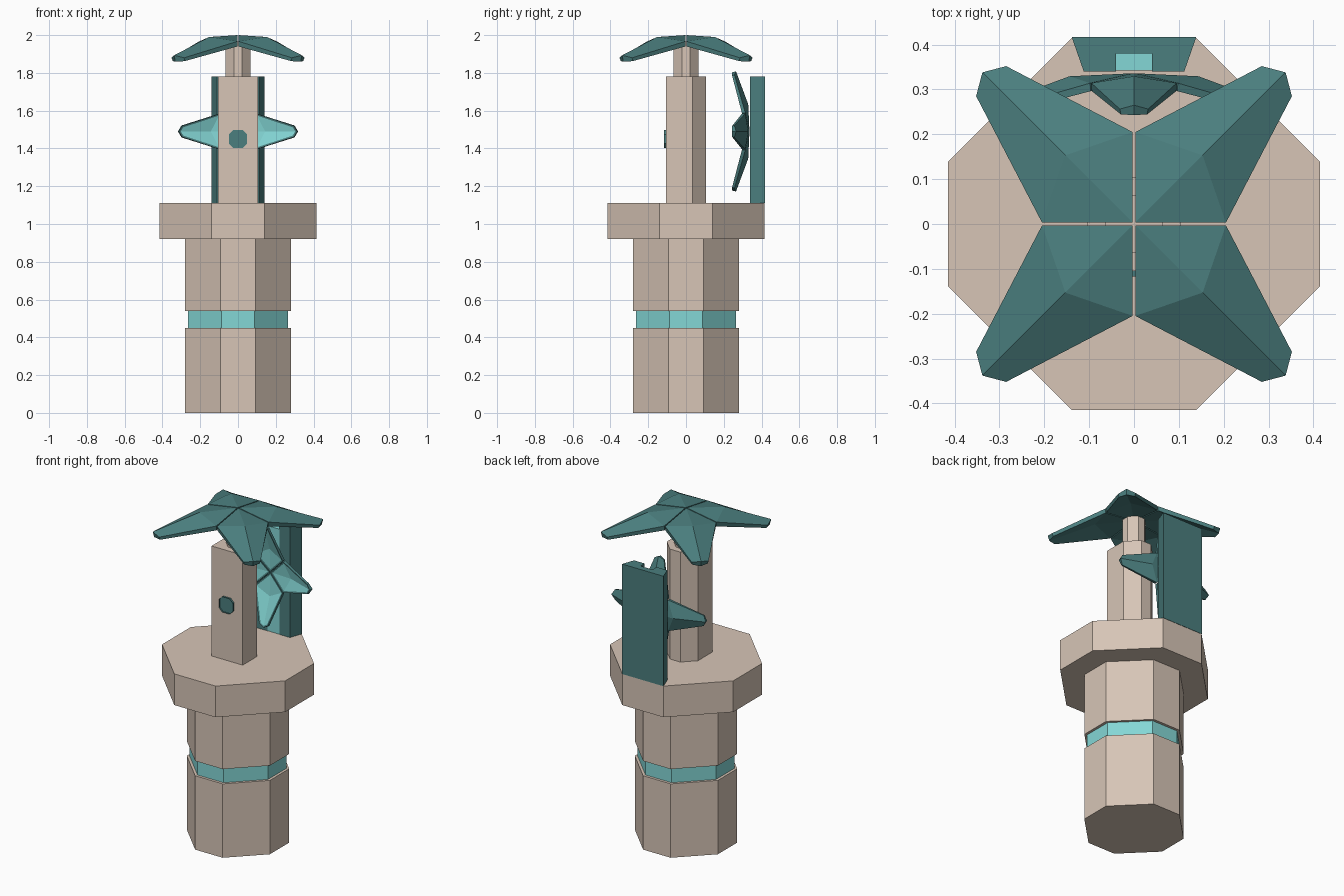
import bpy, bmesh, math
from mathutils import Matrix

if "Cube" in bpy.data.objects:
    bpy.data.objects.remove(bpy.data.objects["Cube"])


def material(name, rgb):
    m = bpy.data.materials.new(name)
    m.diffuse_color = (*rgb, 1)
    m.use_nodes = True
    m.node_tree.nodes["Principled BSDF"].inputs["Base Color"].default_value = m.diffuse_color
    return m


TAN = material("warm stone", (0.68, 0.56, 0.47))
DARK = material("dark teal", (0.07, 0.21, 0.21))
LIGHT = material("light teal", (0.23, 0.68, 0.67))


def finish(bm, name, *mats):
    bmesh.ops.recalc_face_normals(bm, faces=bm.faces)
    me = bpy.data.meshes.new(name)
    bm.to_mesh(me)
    bm.free()
    for m in mats:
        me.materials.append(m)
    ob = bpy.data.objects.new(name, me)
    bpy.context.collection.objects.link(ob)
    return ob


def prism(bm, outline, z0, z1):
    """Extrude a flat outline from z0 to z1 and return the top face."""
    lo = [bm.verts.new((x, y, z0)) for x, y in outline]
    hi = [bm.verts.new((x, y, z1)) for x, y in outline]
    n = len(lo)
    bm.faces.new(lo[::-1])
    for i in range(n):
        j = (i + 1) % n
        bm.faces.new((lo[i], lo[j], hi[j], hi[i]))
    return bm.faces.new(hi)


def octagon(a, b):
    """Square of half size a, with corners cut back to b."""
    return [(a, -b), (a, b), (b, a), (-b, a), (-a, b), (-a, -b), (-b, -a), (b, -a)]


def solid(name, mat, outline, z0, z1):
    bm = bmesh.new()
    prism(bm, outline, z0, z1)
    return finish(bm, name, mat)


# Column, band and platform
solid("lower_column", TAN, octagon(0.28, 0.093), 0, 0.45)
solid("column_band", LIGHT, octagon(0.264, 0.088), 0.45, 0.54)
solid("upper_column", TAN, octagon(0.28, 0.093), 0.54, 0.92)
solid("platform", TAN, octagon(0.415, 0.139), 0.92, 1.11)

# Post with a square front and a chamfered back, and the neck above it
solid("post", TAN, [(-0.105, -0.105), (0.105, -0.105), (0.105, 0.035), (0.035, 0.105),
                    (-0.035, 0.105), (-0.105, 0.035)], 1.11, 1.78)
solid("neck", TAN, octagon(0.065, 0.022), 1.78, 1.965)

# Knob with a sunken centre on the front of the post
bm = bmesh.new()
cap = prism(bm, octagon(0.047, 0.025), 0, 0.017)
bmesh.ops.inset_region(bm, faces=[cap], thickness=0.014)
bmesh.ops.translate(bm, verts=cap.verts[:], vec=(0, 0, -0.01))
bm.transform(Matrix.Translation((0, -0.1, 1.45)) @ Matrix.Rotation(math.pi / 2, 4, 'X'))
finish(bm, "knob", DARK)

# Back board with a groove and a light strip set in it
solid("back_board", DARK, [(-0.112, 0.34), (-0.04, 0.34), (-0.04, 0.38), (0.04, 0.38),
                           (0.04, 0.34), (0.112, 0.34), (0.139, 0.417), (-0.139, 0.417)],
      1.11, 1.78)
solid("board_strip", LIGHT, [(-0.04, 0.342), (0.04, 0.342), (0.04, 0.38), (-0.04, 0.38)],
      1.11, 1.75)


def star(name, matrix, panels):
    """Four drooping arms, each a faceted shell filling one quadrant."""
    e = 0.003
    top = [(e, e, 2.0), (0.205, e, 1.967), (0.352, 0.285, 1.88), (0.338, 0.338, 1.893),
           (0.285, 0.352, 1.88), (e, 0.205, 1.967), (0.153, 0.153, 1.99)]
    low = [(e, e, 1.962), (0.203, e, 1.94), (0.345, 0.283, 1.862), (0.332, 0.332, 1.86),
           (0.283, 0.345, 1.862), (e, 0.203, 1.94), (0.153, 0.153, 1.952)]
    facets = [(0, 1, 6), (0, 6, 5), (6, 1, 2, 3), (6, 3, 4, 5)]
    bm = bmesh.new()
    under = []
    for k in range(4):
        turn = Matrix.Rotation(k * math.pi / 2, 4, 'Z')
        t = [bm.verts.new(p) for p in top]
        b = [bm.verts.new(p) for p in low]
        bmesh.ops.transform(bm, matrix=turn, verts=t + b)
        for f in facets:
            bm.faces.new([t[i] for i in f])
            under.append(bm.faces.new([b[i] for i in reversed(f)]))
        for i in range(6):
            j = (i + 1) % 6
            bm.faces.new((b[i], b[j], t[j], t[i]))
    bmesh.ops.recalc_face_normals(bm, faces=bm.faces)
    if panels:
        bmesh.ops.inset_region(bm, faces=under, thickness=0.014, use_even_offset=True)
        for f in under:
            f.material_index = 1
    bm.transform(matrix)
    return finish(bm, name, DARK, LIGHT)


# Large star on top, and a smaller one turned to face the front
star("top_star", Matrix.Identity(4), False)
star("back_star", Matrix.Translation((0, 0.336, 1.49)) @ Matrix.Rotation(-math.pi / 2, 4, 'X')
     @ Matrix.Scale(0.665, 4) @ Matrix.Rotation(math.pi / 4, 4, 'Z')
     @ Matrix.Translation((0, 0, -2)), True)
